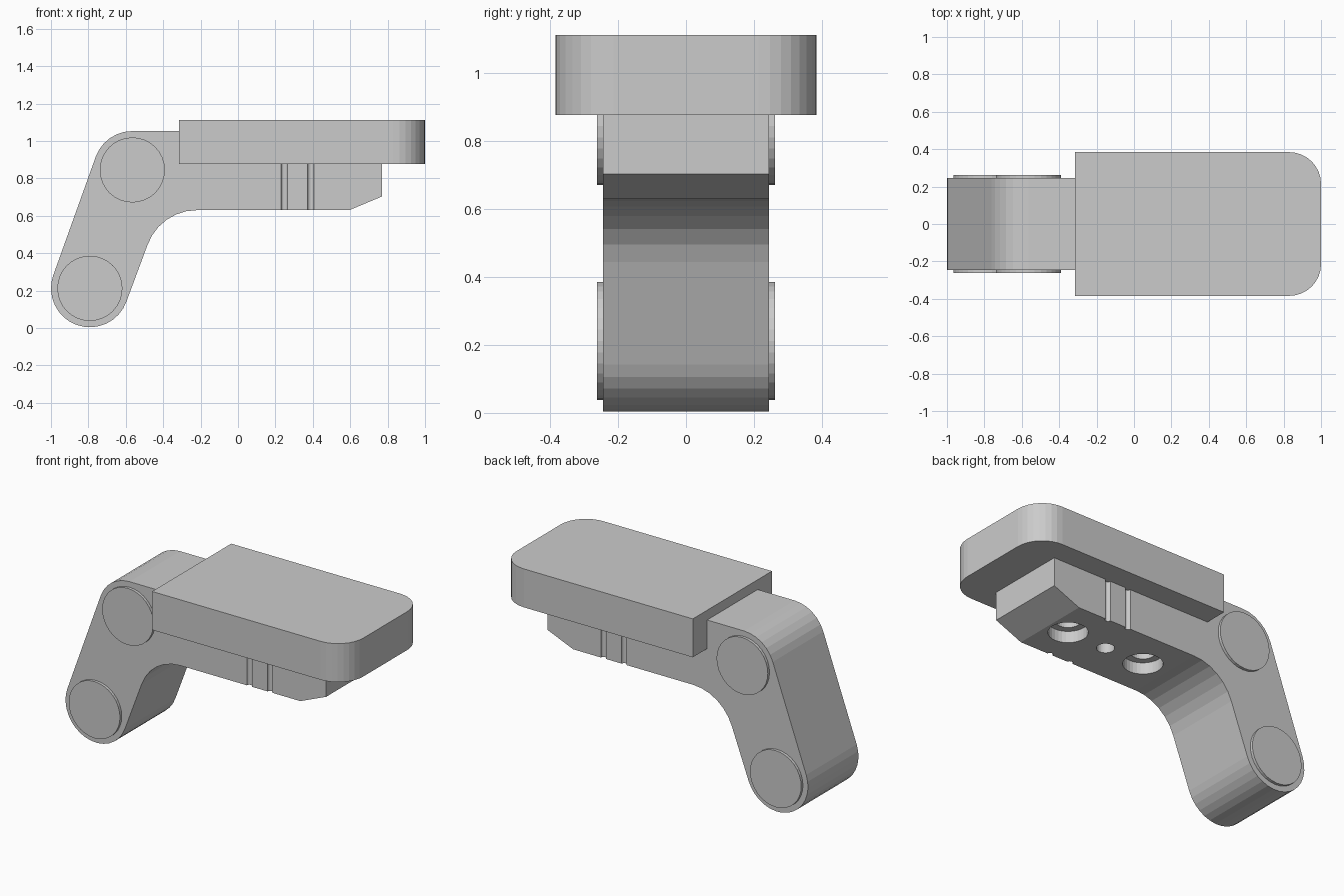
import bpy, bmesh
from math import sin, cos, radians
from mathutils import Matrix, Vector

if "Cube" in bpy.data.objects:
    bpy.data.objects.remove(bpy.data.objects["Cube"])


def arc(cx, cy, r, a0, a1, n):
    return [(cx + r * cos(radians(a0 + (a1 - a0) * i / n)),
             cy + r * sin(radians(a0 + (a1 - a0) * i / n))) for i in range(n + 1)]


def finish(name, bm):
    bmesh.ops.recalc_face_normals(bm, faces=bm.faces)
    me = bpy.data.meshes.new(name)
    bm.to_mesh(me)
    bm.free()
    ob = bpy.data.objects.new(name, me)
    bpy.context.collection.objects.link(ob)
    return ob


def extrude(name, points, direction):
    bm = bmesh.new()
    face = bm.faces.new([bm.verts.new(p) for p in points])
    ret = bmesh.ops.extrude_face_region(bm, geom=[face], use_keep_orig=True)
    verts = [g for g in ret["geom"] if isinstance(g, bmesh.types.BMVert)]
    bmesh.ops.translate(bm, verts=verts, vec=Vector(direction))
    return finish(name, bm)


def cylinder(name, center, r, depth, axis="Z", sides=32):
    bm = bmesh.new()
    rot = Matrix.Rotation(radians(90), 4, "X") if axis == "Y" else Matrix()
    bmesh.ops.create_cone(bm, cap_ends=True, segments=sides, radius1=r, radius2=r,
                          depth=depth, matrix=Matrix.Translation(center) @ rot)
    return finish(name, bm)


def cut(target, cutter):
    mod = target.modifiers.new("cut", "BOOLEAN")
    mod.operation = "DIFFERENCE"
    mod.solver = "EXACT"
    mod.object = cutter
    bpy.context.view_layer.objects.active = target
    bpy.ops.object.modifier_apply(modifier=mod.name)
    bpy.data.objects.remove(cutter)


# Bent arm: side profile extruded across y
LOW, HIGH, R = (-0.792, 0.212), (-0.565, 0.845), 0.208
TOP, BOTTOM, HALF = 0.877, 0.63, 0.245
profile = arc(*LOW, R, 340.3, 160.3, 16)
profile += arc(*HIGH, R, 160.3, 90, 6)
profile += [(-0.315, 1.053), (-0.315, TOP), (0.77, TOP), (0.77, 0.703), (0.595, BOTTOM)]
profile += arc(-0.22, 0.35, 0.28, 90, 160.3, 6)
arm = extrude("bent_arm", [(x, -HALF, z) for x, z in profile], (0, 2 * HALF, 0))

# Counterbored screw holes and a central pin hole in the underside
for x in (-0.063, 0.467):
    cut(arm, cylinder("counterbore", (x, 0, 0.635), 0.11, 0.13))
    cut(arm, cylinder("screw_hole", (x, 0, 0.80), 0.068, 0.40))
cut(arm, cylinder("pin_hole", (0.202, 0, 0.75), 0.05, 0.40))

# Vertical grooves on both sides
for x in (0.248, 0.389):
    for y in (-HALF, HALF):
        cut(arm, cylinder("groove", (x, y, 0.75), 0.017, 0.5, sides=16))

# Raised pivot caps, running through the arm ends
for name, (x, z) in (("lower", LOW), ("upper", HIGH)):
    for side, s in (("front", -1), ("back", 1)):
        cylinder(f"{name}_{side}_pivot_cap", (x, s * 0.253, z), 0.174, 0.018, "Y")

# Top plate with two rounded corners at the free end
W, CR = 0.384, 0.17
outline = [(-0.315, W), (-0.315, -W)]
outline += arc(1 - CR, -W + CR, CR, -90, 0, 8)
outline += arc(1 - CR, W - CR, CR, 0, 90, 8)
extrude("top_plate", [(x, y, TOP) for x, y in outline], (0, 0, 1.113 - TOP))
